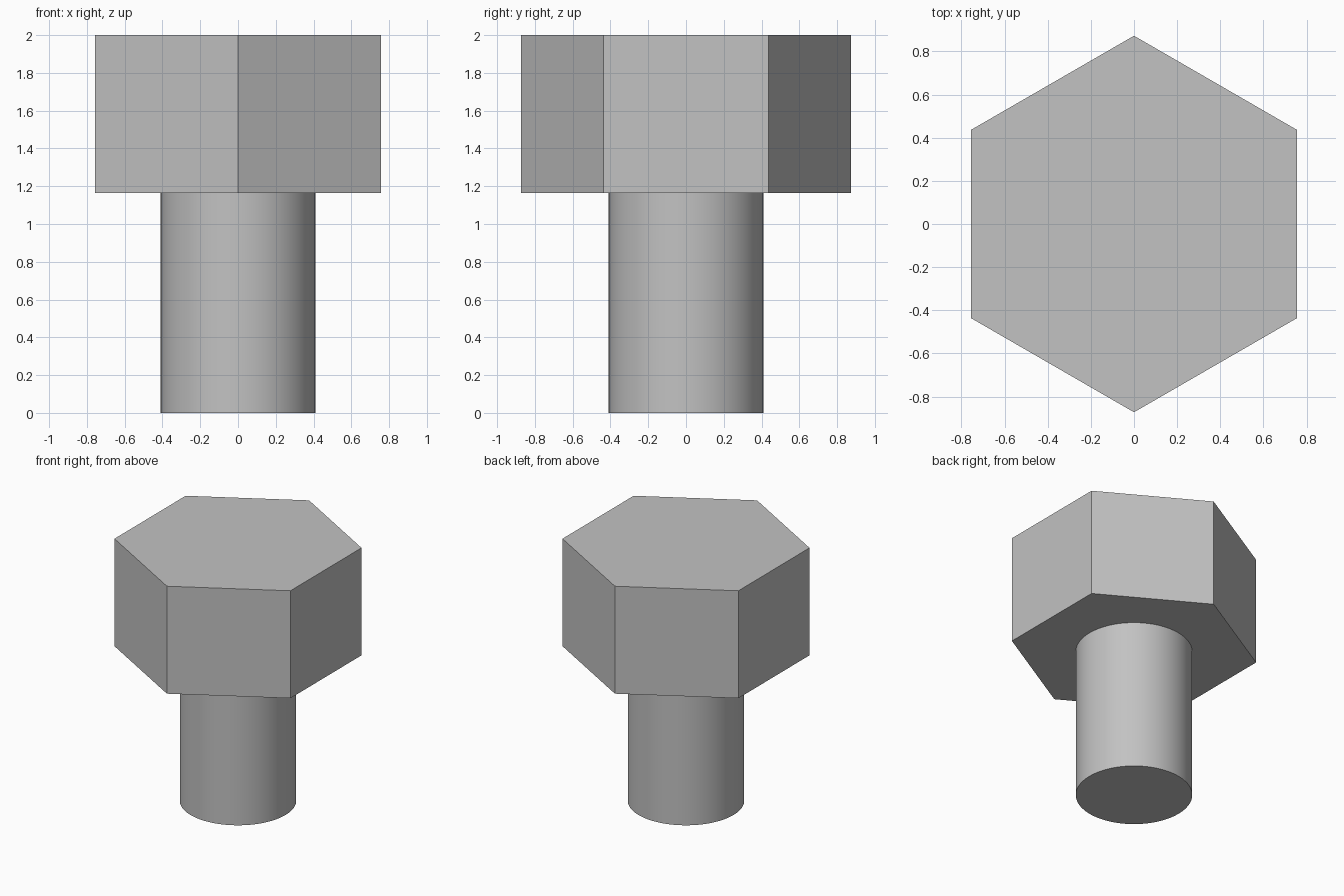
import bpy
import math

cube = bpy.data.objects.get("Cube")
if cube:
    bpy.data.objects.remove(cube, do_unlink=True)

TOTAL_HEIGHT = 2.0
HEAD_BASE = 1.165

# Single plain metal colour
steel = bpy.data.materials.new("grey_steel")
steel.use_nodes = True
colour = (0.54, 0.54, 0.54, 1.0)
steel.diffuse_color = colour
steel.node_tree.nodes["Principled BSDF"].inputs["Base Color"].default_value = colour


def add_prism(name, sides, radius, bottom, top):
    """Upright prism between two heights, with a corner on the y axis."""
    bpy.ops.mesh.primitive_cylinder_add(
        vertices=sides, radius=radius, depth=top - bottom,
        location=(0, 0, (bottom + top) / 2))
    part = bpy.context.object
    part.name = part.data.name = name
    part.data.materials.append(steel)
    return part


# Hexagonal head, flat faced
add_prism("hex_head", 6, 0.873, HEAD_BASE, TOTAL_HEIGHT)

# Round shank, smooth sides with sharp rims
add_prism("shank", 96, 0.41, 0.0, HEAD_BASE)
bpy.ops.object.shade_smooth_by_angle(angle=math.radians(30))
